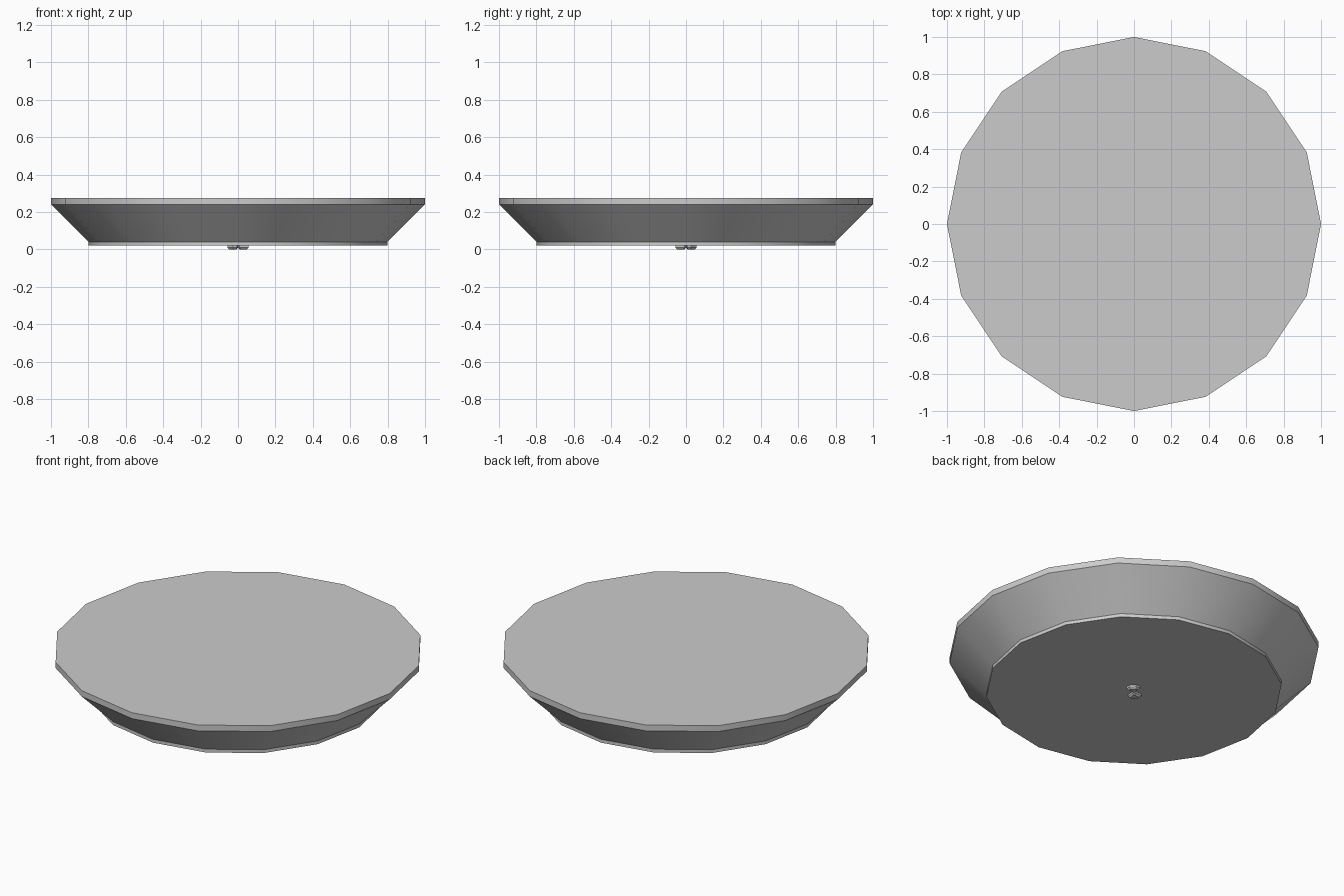
import bpy, bmesh
from math import cos, sin, pi
from mathutils import Matrix

cube = bpy.data.objects.get("Cube")
if cube:
    bpy.data.objects.remove(cube)

grey = bpy.data.materials.new("light grey")
grey.use_nodes = True
colour = (0.6, 0.6, 0.6, 1)
grey.diffuse_color = colour
grey.node_tree.nodes["Principled BSDF"].inputs["Base Color"].default_value = colour


def stack(name, rings, smooth=False):
    """Closed solid through matching rings of points, lowest first."""
    bm = bmesh.new()
    loops = [[bm.verts.new(p) for p in ring] for ring in rings]
    n = len(loops[0])
    for low, high in zip(loops, loops[1:]):
        for i in range(n):
            j = (i + 1) % n
            bm.faces.new((low[i], low[j], high[j], high[i]))
    bm.faces.new(loops[0][::-1])
    bm.faces.new(loops[-1])
    bmesh.ops.recalc_face_normals(bm, faces=bm.faces)
    mesh = bpy.data.meshes.new(name)
    bm.to_mesh(mesh)
    bm.free()
    mesh.materials.append(grey)
    obj = bpy.data.objects.new(name, mesh)
    bpy.context.collection.objects.link(obj)
    if smooth:
        bpy.ops.object.select_all(action='DESELECT')
        obj.select_set(True)
        bpy.context.view_layer.objects.active = obj
        bpy.ops.object.shade_smooth_by_angle(angle=pi / 6)
    return obj


# Sixteen-sided dish: base band, flared wall, rim band and flat lid
SIDES = 16
profile = [(0.8, 0.02), (0.8, 0.04), (1.0, 0.24), (1.0, 0.275)]
stack("dish", [[(r * cos(2 * pi * i / SIDES), r * sin(2 * pi * i / SIDES), z)
                for i in range(SIDES)] for r, z in profile], smooth=True)

# Two-lobed knob under the base, set on the diagonal
lobe = [(0.006, -0.006), (0.043, -0.036), (0.059, -0.02),
        (0.059, 0.02), (0.043, 0.036), (0.006, 0.006)]
centre = 0.038
for name, turn in (("knob_lobe_left", pi / 4), ("knob_lobe_right", 5 * pi / 4)):
    rings = [[(centre + (x - centre) * s, y * s, z) for x, y in lobe]
             for s, z in ((0.7, 0), (1, 0.009), (1, 0.022))]
    stack(name, rings).data.transform(Matrix.Rotation(turn, 4, 'Z'))
